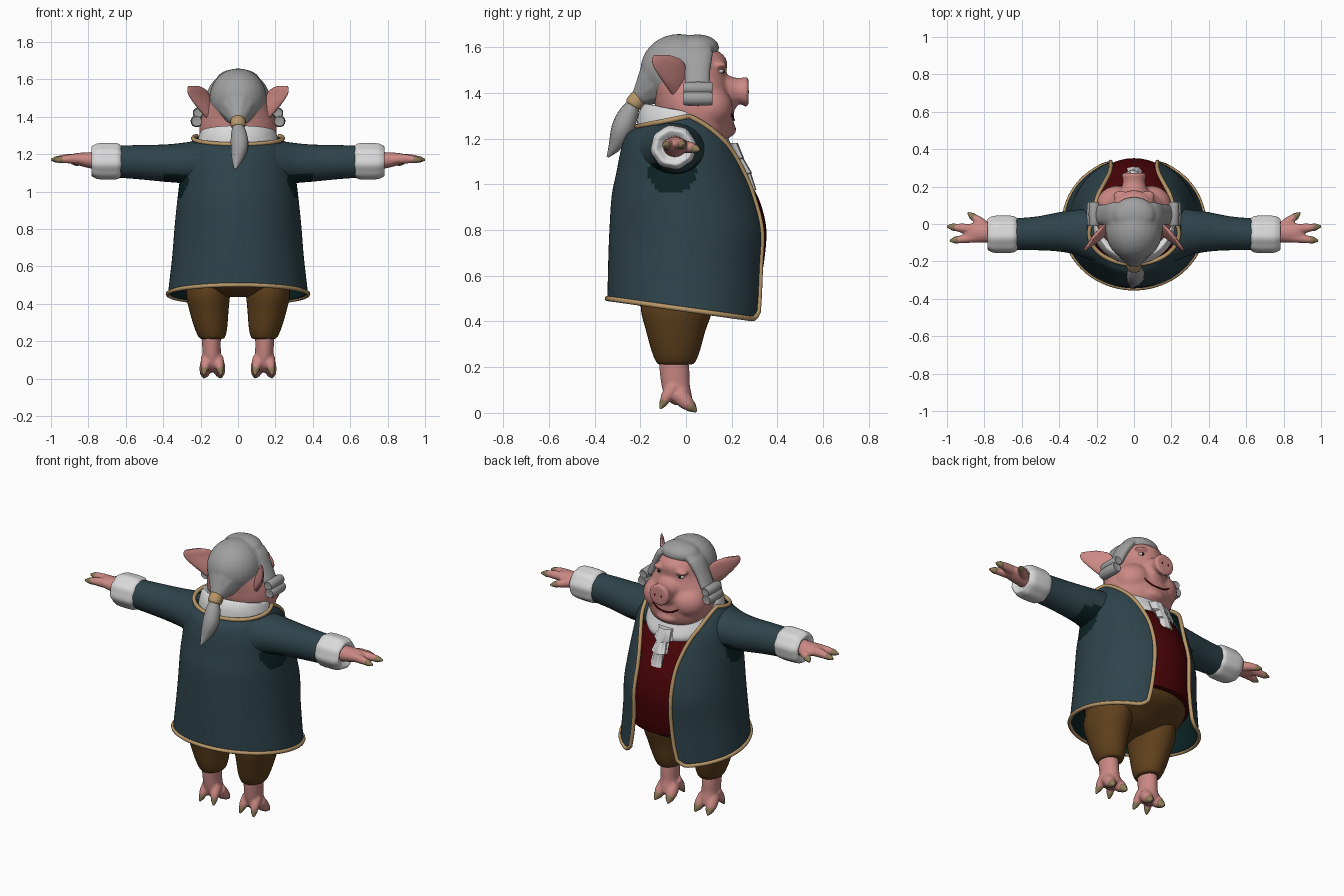
import bpy, bmesh
from math import sin, cos, pi, asin
from mathutils import Matrix, Vector

cube = bpy.data.objects.get("Cube")
if cube:
    bpy.data.objects.remove(cube, do_unlink=True)


def material(name, r, g, b):
    m = bpy.data.materials.new(name)
    m.use_nodes = True
    m.diffuse_color = (r, g, b, 1)
    bsdf = m.node_tree.nodes["Principled BSDF"]
    bsdf.inputs["Base Color"].default_value = (r, g, b, 1)
    bsdf.inputs["Roughness"].default_value = 0.8
    return m


SKIN = material("pink skin", .60, .25, .23)
WIG = material("wig grey", .35, .35, .355)
WHITE = material("white linen", .70, .70, .70)
COAT = material("teal coat", .027, .057, .070)
LINING = material("dark lining", .004, .018, .019)
TRIM = material("tan trim", .48, .31, .14)
BROWN = material("brown breeches", .115, .052, .012)
RED = material("deep red", .066, .001, .002)
NAIL = material("olive nail", .27, .20, .10)
BLACK = material("black", .01, .01, .01)


def smooth(rows, n=4):
    """Catmull-Rom interpolation through rows of numbers."""
    out = []
    for i in range(len(rows) - 1):
        p = [rows[min(max(i + k, 0), len(rows) - 1)] for k in (-1, 0, 1, 2)]
        for s in range(n):
            t = s / n
            out.append([.5 * (2*b + (c - a)*t + (2*a - 5*b + 4*c - d)*t*t + (3*b - a - 3*c + d)*t**3)
                        for a, b, c, d in zip(*p)])
    return out + [list(rows[-1])]


def finish(name, bm, mats, mirror=False, recalc=True):
    if recalc:
        bmesh.ops.recalc_face_normals(bm, faces=bm.faces)
    for f in bm.faces:
        f.smooth = True
    for e in bm.edges:
        if len(e.link_faces) == 2 and e.calc_face_angle() > .8:
            e.smooth = False
    mesh = bpy.data.meshes.new(name)
    bm.to_mesh(mesh)
    bm.free()
    for m in mats:
        mesh.materials.append(m)
    ob = bpy.data.objects.new(name, mesh)
    bpy.context.collection.objects.link(ob)
    if mirror:
        ob.modifiers.new("Mirror", 'MIRROR').use_mirror_merge = False
    return ob


def blend(name, parts, mat, voxel, passes, mirror=False):
    """Fuse overlapping parts into one soft surface."""
    bpy.context.view_layer.update()
    deps = bpy.context.evaluated_depsgraph_get()
    bm = bmesh.new()
    for p in parts:
        bm.from_object(p, deps)
    for p in parts:
        bpy.data.objects.remove(p, do_unlink=True)
    bmesh.ops.remove_doubles(bm, verts=bm.verts, dist=.0001)
    ob = finish(name, bm, [mat])
    remesh = ob.modifiers.new("Fuse", 'REMESH')
    remesh.mode = 'VOXEL'
    remesh.voxel_size = voxel
    remesh.use_smooth_shade = True
    ob.modifiers.new("Soften", 'SMOOTH').iterations = passes
    if mirror:
        ob.modifiers.new("Mirror", 'MIRROR').use_mirror_merge = False


def skin_rings(bm, rings, closed):
    """Bridge equal rings of points with quads."""
    vs = [[bm.verts.new(p) for p in r] for r in rings]
    n = len(vs[0])
    for a, b in zip(vs, vs[1:]):
        for j in range(n if closed else n - 1):
            k = (j + 1) % n
            bm.faces.new((a[j], a[k], b[k], b[j]))
    if closed:
        bm.faces.new(vs[0][::-1])
        bm.faces.new(vs[-1])


def loft(name, axis, rows, mat, mirror=False, wave=0, steps=4, n=32):
    """Rows: position on axis, two centres, two radii, optional shear."""
    u, v = (axis + 1) % 3, (axis + 2) % 3
    rings = []
    for row in smooth(rows, steps):
        t, cu, cv, ru, rv = row[:5]
        shear = row[5] if len(row) > 5 else 0
        ring = []
        for j in range(n):
            a = 2 * pi * j / n
            k = 1 + wave * sin(8 * a)
            p = [0, 0, 0]
            p[u] = cu + ru * k * cos(a)
            p[v] = cv + rv * k * sin(a)
            p[axis] = t + shear * rv * sin(a)
            ring.append(p)
        rings.append(ring)
    bm = bmesh.new()
    skin_rings(bm, rings, True)
    return finish(name, bm, [mat], mirror)


def ball(name, centre, radii, mat, mirror=False):
    bm = bmesh.new()
    bmesh.ops.create_uvsphere(bm, u_segments=28, v_segments=16, radius=1,
                              matrix=Matrix.Translation(centre) @ Matrix.Diagonal((*radii, 1)))
    return finish(name, bm, [mat], mirror)


def tube(name, pts, mat, mirror=False, cyclic=False):
    """Round tube through points (x, y, z, radius)."""
    pts = pts if cyclic else smooth(pts)
    cu = bpy.data.curves.new(name, 'CURVE')
    cu.dimensions = '3D'
    cu.bevel_depth = 1
    cu.bevel_resolution = 3
    cu.use_fill_caps = True
    sp = cu.splines.new('POLY')
    sp.points.add(len(pts) - 1)
    for q, p in zip(sp.points, pts):
        q.co = (*p[:3], 1)
        q.radius = max(p[3], .002)
    sp.use_cyclic_u = cyclic
    tmp = bpy.data.objects.new(name + " path", cu)
    bpy.context.collection.objects.link(tmp)
    bpy.context.view_layer.update()
    mesh = bpy.data.meshes.new_from_object(tmp.evaluated_get(bpy.context.evaluated_depsgraph_get()))
    bm = bmesh.new()
    bm.from_mesh(mesh)
    bpy.data.objects.remove(tmp, do_unlink=True)
    bpy.data.meshes.remove(mesh)
    bpy.data.curves.remove(cu)
    return finish(name, bm, [mat], mirror)


# Coat body: open-fronted shell with a sloping hem (z, cy, rx, ry, half gap, tilt)
coat_rows = smooth([(.452, .003, .375, .347, .16, -.14), (.65, .005, .352, .345, .13, -.07),
                    (.8, .01, .34, .345, .125, 0), (.95, -.003, .325, .322, .125, 0),
                    (1.05, -.01, .313, .295, .14, 0), (1.15, -.02, .30, .265, .17, 0),
                    (1.22, -.025, .272, .235, .2, 0), (1.285, -.05, .24, .165, .222, .2)], 8)
shell = []
for z, cy, rx, ry, gap, tilt in coat_rows:
    a0 = asin(gap / rx)
    ring = []
    for j in range(97):
        a = pi / 2 + a0 + (2 * pi - 2 * a0) * j / 96
        corner = .004 * max(0, 3 - min(j, 96 - j)) ** 2 * max(0, 1 - (z - .452) / .1)
        ring.append((rx * cos(a), cy + ry * sin(a), z + tilt * ry * sin(a) + corner))
    shell.append(ring)
bm = bmesh.new()
skin_rings(bm, shell, False)
for f in bm.faces:
    c = f.calc_center_median()
    if abs(c.x) > .25 and ((c.y + .06) / .105) ** 2 + ((c.z - 1.05) / .09) ** 2 < 1:
        f.material_index = 1
coat = finish("coat body", bm, [COAT, LINING], recalc=False)
solid = coat.modifiers.new("Thickness", 'SOLIDIFY')
solid.thickness = .012
solid.material_offset = 1

# Trim runs round the whole coat edge
edge = shell[0] + [r[-1] for r in shell[1:-1]] + shell[-1][::-1] + [r[0] for r in shell[-2:0:-1]]
tube("coat trim", [(*p, .0115) for p in edge], TRIM, cyclic=True)

# Sleeves, cuffs and hands
sleeve = loft("sleeves", 0, [(.2, -.06, 1.15, .15, .125), (.3, -.045, 1.152, .122, .108),
                             (.4, -.042, 1.152, .105, .099), (.52, -.05, 1.157, .09, .092),
                             (.66, -.055, 1.16, .083, .084)], COAT, True)
sleeve.data.materials.append(LINING)
for f in sleeve.data.polygons:
    if f.normal.z < -.5 and f.center.x < .4:
        f.material_index = 1
loft("cuffs", 0, [(.622, -.055, 1.16, .08, .08), (.635, -.055, 1.162, .092, .09),
                  (.66, -.055, 1.162, .098, .096), (.74, -.055, 1.162, .098, .095),
                  (.77, -.055, 1.162, .09, .086), (.783, -.055, 1.162, .076, .072),
                  (.765, -.055, 1.162, .05, .045)], WHITE, True, wave=.025, n=48)


def digit(name, pts):
    """Fleshy toe or finger with a pointed nail over its tip; returns the flesh."""
    a, b = Vector(pts[-2][:3]), Vector(pts[-1][:3])
    r = pts[-1][3]
    d = (b - a).normalized()
    tip = b + d * .03
    tip.z = max(tip.z, .005)
    tube(name + " nails", [(*(b - d * .018), r * 1.08), (*b, r * 1.1), (*tip, .005)], NAIL, True)
    return tube(name, pts, SKIN)


palm = loft("palm", 0, [(.72, -.052, 1.163, .05, .05), (.8, -.047, 1.168, .052, .042),
                        (.86, -.047, 1.174, .053, .032), (.895, -.05, 1.175, .04, .022),
                        (.91, -.05, 1.175, .015, .01)], SKIN)
blend("hands", [palm,
                digit("index finger", [(.84, -.03, 1.175, .03), (.92, -.022, 1.176, .025), (.97, -.016, 1.172, .017)]),
                digit("outer finger", [(.84, -.068, 1.175, .03), (.91, -.08, 1.174, .024), (.955, -.086, 1.17, .017)]),
                digit("thumb", [(.78, -.03, 1.165, .032), (.83, .016, 1.162, .026), (.865, .042, 1.155, .017)])],
      SKIN, .006, 3, True)

# Waistcoat and breeches
loft("waistcoat", 2, [(.57, 0, .02, .295, .30), (.65, 0, .02, .31, .32), (.8, 0, .02, .305, .332),
                      (.92, 0, .01, .29, .315), (1.0, 0, 0, .275, .285), (1.1, 0, -.01, .25, .235),
                      (1.2, 0, -.03, .18, .13)], RED, n=48)
loft("breeches seat", 2, [(.435, 0, -.04, .06, .08), (.455, 0, -.04, .17, .14), (.49, 0, -.03, .25, .2),
                          (.54, 0, 0, .285, .265), (.62, 0, .02, .29, .295)], BROWN, n=48)
loft("breeches legs", 2, [(.212, .14, -.045, .055, .07), (.222, .14, -.045, .07, .085),
                          (.27, .145, -.045, .087, .105), (.36, .155, -.045, .104, .13),
                          (.45, .16, -.04, .118, .157), (.53, .15, -.03, .12, .16)], BROWN, True)

# Shins and trotters
foot = [loft("shin", 2, [(.24, .143, -.055, .052, .065), (.18, .142, -.05, .05, .065),
                         (.12, .14, -.045, .05, .062), (.08, .138, -.035, .058, .06),
                         (.05, .138, -.025, .048, .05), (.035, .138, -.025, .02, .025)], SKIN)]
for side, label in ((-1, "inner"), (1, "outer")):
    x = .137 + side * .027
    foot += [digit(label + " toe", [(x, -.03, .08, .04), (x + side * .01, .002, .045, .034),
                                    (x + side * .014, .024, .025, .022)]),
             digit(label + " dewclaw", [(x, -.055, .11, .035), (x + side * .01, -.085, .07, .027),
                                        (x + side * .015, -.098, .045, .017)])]
blend("trotters", foot, SKIN, .007, 3, True)

# Collar and ruffled neckcloth
loft("collar", 2, [(1.17, 0, 0, .225, .212, -.3), (1.2, 0, 0, .228, .215, -.3), (1.26, 0, -.01, .218, .195, -.3),
                   (1.32, 0, -.015, .2, .165, -.2), (1.31, 0, -.015, .17, .14, -.2)], WHITE, n=48)
loft("neckcloth", 2, [(.975, 0, .285, .042, .022), (1.045, 0, .26, .034, .025), (1.05, 0, .257, .05, .03),
                      (1.11, 0, .225, .036, .028), (1.115, 0, .222, .056, .03),
                      (1.18, 0, .185, .05, .04)], WHITE, wave=.08, steps=1)

# Head fused from skull, cheeks, muzzle and snout
blend("head", [
    loft("skull", 2, [(1.175, 0, .09, .1, .06), (1.2, 0, .08, .15, .105), (1.25, 0, .06, .188, .145),
                      (1.32, 0, .04, .207, .17), (1.40, 0, .025, .195, .17), (1.48, 0, .005, .157, .173),
                      (1.55, 0, 0, .13, .176), (1.6, 0, -.01, .095, .125), (1.625, 0, -.01, .05, .06)], SKIN, n=48),
    ball("cheek", (.09, .097, 1.335), (.112, .108, .1), SKIN, True),
    ball("chin", (0, .165, 1.24), (.08, .055, .038), SKIN),
    ball("muzzle", (0, .145, 1.37), (.095, .085, .072), SKIN),
    ball("brow", (.072, .15, 1.522), (.04, .03, .016), SKIN, True),
    loft("snout", 1, [(.11, 1.405, 0, .09, .1), (.18, 1.41, 0, .068, .074), (.22, 1.41, 0, .056, .06),
                      (.245, 1.407, 0, .06, .062), (.265, 1.405, 0, .066, .066),
                      (.274, 1.405, 0, .055, .055)], SKIN)], SKIN, .009, 4)
ball("nostrils", (.022, .27, 1.405), (.009, .005, .013), RED, True)
tube("mouth", [(-.1, .197, 1.32, .003), (-.05, .205, 1.29, .005), (0, .209, 1.282, .005),
               (.05, .205, 1.29, .005), (.1, .197, 1.32, .003)], RED)
ball("eyes", (.072, .150, 1.495), (.019, .016, .010), WHITE, True)
ball("pupils", (.072, .160, 1.495), (.009, .009, .009), BLACK, True)

# Ears slant so the outer edge sits further back
ear = loft("ears", 2, [(1.39, .165, -.025, .025, .035), (1.45, .188, -.045, .028, .057),
                       (1.51, .205, -.07, .02, .07), (1.545, .21, -.085, .015, .064),
                       (1.565, .212, -.105, .006, .035)], SKIN, True)
for v in ear.data.vertices:
    v.co.x -= .75 * (v.co.y + .07)

# Wig: fused cap, front roll, side locks and gathered back
blend("wig", [
    ball("cap", (0, -.03, 1.5), (.153, .17, .158), WIG),
    ball("front roll", (0, .05, 1.598), (.115, .095, .058), WIG),
    loft("side lock", 2, [(1.42, .185, .05, .03, .055), (1.5, .148, .05, .032, .058),
                          (1.58, .1, .05, .04, .068), (1.62, .06, .05, .03, .05)], WIG, True),
    tube("gathered back", [(0, -.06, 1.5, .14), (0, -.13, 1.44, .105), (0, -.18, 1.4, .065),
                           (0, -.215, 1.375, .035)], WIG)], WIG, .009, 3)
for label, x, z, r in (("upper", .213, 1.42, .028), ("lower", .221, 1.376, .031)):
    loft(label + " wig curls", 1, [(-.01, z, x, r * .7, r * .7), (0, z, x, r, r), (.105, z, x, r, r),
                                   (.115, z, x, r * .7, r * .7)], WIG, True, steps=2)
tube("tail tie", [(0, -.198, 1.39, .032), (0, -.205, 1.381, .04), (0, -.228, 1.352, .04),
                  (0, -.235, 1.342, .032)], TRIM)
tube("wig tail", [(0, -.23, 1.35, .03), (.006, -.255, 1.3, .045), (.008, -.28, 1.24, .048),
                  (-.005, -.31, 1.17, .03), (-.015, -.343, 1.12, .005)], WIG)
